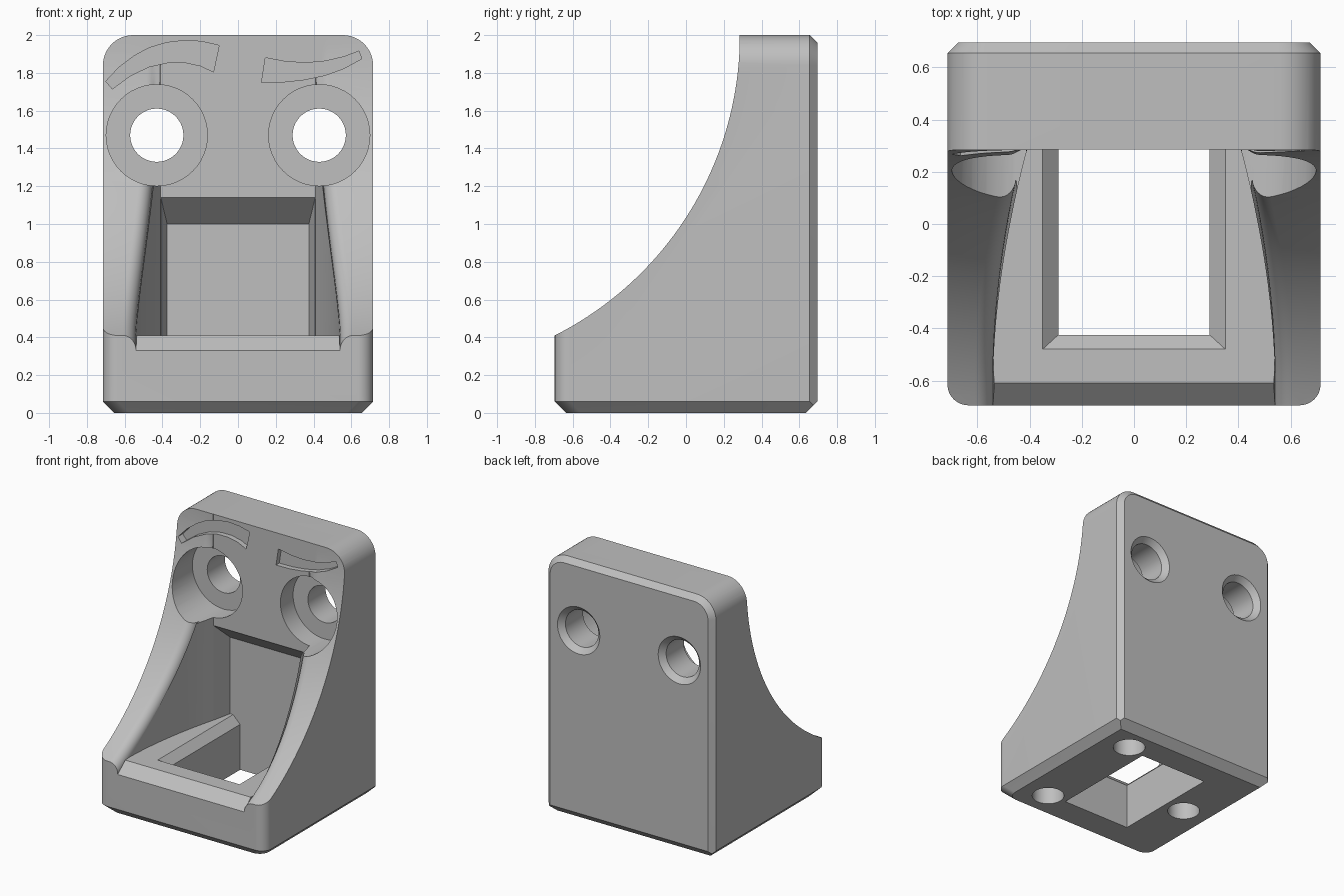
import bpy, bmesh
from math import sin, cos, pi, radians

cube = bpy.data.objects.get("Cube")
if cube:
    bpy.data.objects.remove(cube, do_unlink=True)

grey = bpy.data.materials.new("light_grey")
grey.use_nodes = True
COLOR = (0.52, 0.52, 0.52, 1)
grey.diffuse_color = COLOR
grey.node_tree.nodes["Principled BSDF"].inputs["Base Color"].default_value = COLOR

W, D, H = 0.715, 0.695, 2.0      # half width, half depth, height
FACE, BACK, FLOOR = 0.285, 0.44, 0.41
EYE_X, EYE_Z = 0.43, 1.47


def loft(name, rings):
    """Closed solid through rings of equal length, capped at both ends."""
    bm = bmesh.new()
    loops = [[bm.verts.new(p) for p in ring] for ring in rings]
    n = len(loops[0])
    for a, b in zip(loops, loops[1:]):
        for i in range(n):
            j = (i + 1) % n
            bm.faces.new((a[i], a[j], b[j], b[i]))
    bm.faces.new(loops[0])
    bm.faces.new(loops[-1])
    bmesh.ops.recalc_face_normals(bm, faces=bm.faces)
    mesh = bpy.data.meshes.new(name)
    bm.to_mesh(mesh)
    bm.free()
    mesh.materials.append(grey)
    obj = bpy.data.objects.new(name, mesh)
    bpy.context.scene.collection.objects.link(obj)
    return obj


def rounded_end(half, low, high, r, steps=12):
    """Rectangle whose two corners at the high end are rounded."""
    pts = [(-half, low), (half, low)]
    for side, start in ((1, 0), (-1, pi / 2)):
        for i in range(steps + 1):
            a = start + pi / 2 * i / steps
            pts.append((side * (half - r) + r * cos(a), high - r + r * sin(a)))
    return pts


def rect(half, y0, y1, z):
    return [(-half, y0, z), (half, y0, z), (half, y1, z), (-half, y1, z)]


def disc(center, r, axis, level, steps=48):
    u, v = center
    pts = [(u + r * cos(2 * pi * i / steps), v + r * sin(2 * pi * i / steps)) for i in range(steps)]
    return [(a, level, b) if axis == "y" else (a, b, level) for a, b in pts]


def wall_x(y):
    """Half width of the front pocket at depth y."""
    u = min(1, max(0, (FACE - y) / 0.885))
    return 0.41 + 0.13 * (1 - (1 - u) ** 1.8)


# Block: rounded top outline with a chamfered back
def outline(y, inset):
    return [(x, y, z) for x, z in rounded_end(W - inset, -0.2, H - inset, 0.16 - inset)]


body = loft("bracket_body", [outline(-0.9, 0), outline(D - 0.04, 0), outline(D, 0.04)])


# Plan envelope: rounded front corners and a chamfered base
def plan(z, inset):
    return [(x, -y, z) for x, y in rounded_end(W - inset, inset - D, D - inset, 0.08)]


envelope = loft("plan_envelope", [plan(0, 0.06), plan(0.06, 0), plan(2.2, 0)])
cutters = []

# Sweeping front curve with rolled edges towards the pocket
ARC_R, ARC_Y, ROLL = 1.78, -1.495, 0.07
rings = []
for k in range(49):
    a = radians(8 - 76 * k / 48)
    w = wall_x(ARC_Y + ARC_R * cos(a))
    half = [(1.0, 0)]
    for i in range(9):
        t = pi / 2 * i / 8
        half.append((w + ROLL * (1 - sin(t)), ROLL * (1 - cos(t))))
    half.append((w - 0.01, 0))
    section = half + [(-x, d) for x, d in reversed(half)]
    ring = [(x, min(FACE - 0.001, ARC_Y + (ARC_R + d) * cos(a)), H + (ARC_R + d) * sin(a))
            for x, d in section]
    ring += [(x, ARC_Y + 0.5 * cos(a), H + 0.5 * sin(a)) for x in (-1.0, 1.0)]
    rings.append(ring)
cutters.append(loft("front_curve_cutter", rings))

# Open pocket with gently curved side walls
ys = [-0.9] + [-0.6 + (FACE + 0.6) * i / 12 for i in range(13)]
edge = [(wall_x(y), y) for y in ys]
edge += [(-x, y) for x, y in reversed(edge)]
cutters.append(loft("pocket_cutter", [[(x, y, z) for x, y in edge] for z in (FLOOR, 2.3)]))

# Recess under the face with a sloping ceiling
recess = [rect(0.41, FACE - 0.005, BACK, FLOOR), rect(0.41, FACE - 0.005, BACK, 1.145)]
for ring, z in zip(recess, (FLOOR, 1.0)):
    ring[2], ring[3] = (0.375, BACK, z), (-0.375, BACK, z)
cutters.append(loft("recess_cutter", recess))

# Square floor opening with a bevelled rim
cutters.append(loft("floor_hole_cutter", [
    rect(0.29, -0.425, BACK, -0.1), rect(0.29, -0.425, BACK, 0.35),
    rect(0.35, -0.48, BACK, FLOOR), rect(0.35, -0.48, BACK, 0.5)]))

# Sloping front lip
lip = [(-0.801, 0.23), (-0.61, FLOOR), (-0.61, 0.6), (-0.801, 0.6)]
cutters.append(loft("lip_cutter", [[(x, y, z) for y, z in lip] for x in (-0.54, 0.54)]))

# Screw holes: wide front bore, through hole, countersunk back
for side, label in ((1, "left"), (-1, "right")):
    c = (side * EYE_X, EYE_Z)
    cutters.append(loft(label + "_screw_cutter", [
        disc(c, r, "y", y) for r, y in
        ((0.268, -0.6), (0.268, BACK), (0.141, BACK), (0.141, D - 0.04), (0.181, D), (0.181, 0.8))]))

# Curved brow grooves
brows = {
    "right_brow_cutter": [(-.70, 1.755), (-.63, 1.83), (-.55, 1.89), (-.47, 1.933), (-.38, 1.96),
                          (-.28, 1.972), (-.19, 1.966), (-.10, 1.945), (-.13, 1.805), (-.2, 1.838),
                          (-.28, 1.855), (-.37, 1.855), (-.47, 1.833), (-.57, 1.785), (-.665, 1.715)],
    "left_brow_cutter": [(.145, 1.88), (.25, 1.86), (.36, 1.853), (.46, 1.862), (.56, 1.885),
                         (.64, 1.915), (.655, 1.875), (.56, 1.823), (.46, 1.787), (.35, 1.764),
                         (.24, 1.752), (.125, 1.75)],
}
for name, pts in brows.items():
    cutters.append(loft(name, [[(x, y, z) for x, z in pts] for y in (0.1, FACE + 0.04)]))

# Round sockets in the base
for i, c in enumerate(((-0.45, 0.02), (0.44, -0.44), (0.44, 0.47))):
    cutters.append(loft("base_socket_cutter_%d" % i, [disc(c, 0.115, "z", z) for z in (-0.1, 0.2)]))

# Apply the cuts and shade
bpy.context.view_layer.objects.active = body
body.select_set(True)
for tool in [envelope] + cutters:
    tool.hide_render = True
    mod = body.modifiers.new(tool.name, "BOOLEAN")
    mod.operation = "INTERSECT" if tool is envelope else "DIFFERENCE"
    mod.solver = "EXACT"
    mod.object = tool
    bpy.ops.object.modifier_apply(modifier=mod.name)
    bpy.data.objects.remove(tool, do_unlink=True)
bpy.ops.object.shade_smooth_by_angle(angle=radians(25))
